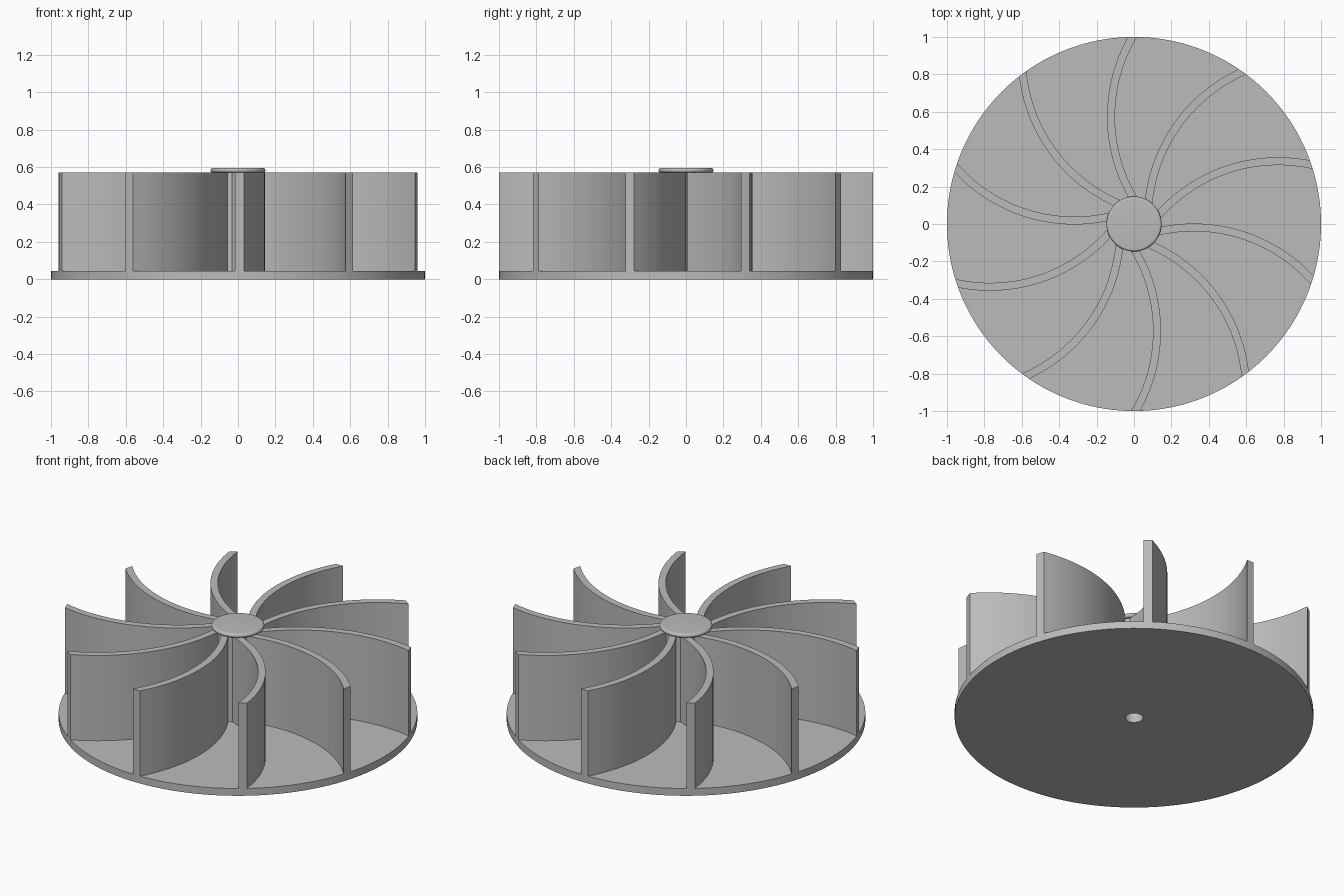
import bpy, bmesh, math
from mathutils import Matrix, Vector

cube = bpy.data.objects.get("Cube")
if cube:
    bpy.data.objects.remove(cube, do_unlink=True)

BASE_TOP, BLADE_TOP, CAP_TOP = 0.045, 0.57, 0.595
BORE = 0.05
BLADES = 10

metal = bpy.data.materials.new("plain grey")
metal.use_nodes = True
GREY = (0.5, 0.5, 0.5, 1)
metal.diffuse_color = GREY
metal.node_tree.nodes["Principled BSDF"].inputs["Base Color"].default_value = GREY


def finish(bm, name):
    """Turn a bmesh into a shaded object."""
    bmesh.ops.remove_doubles(bm, verts=bm.verts, dist=1e-5)
    bmesh.ops.recalc_face_normals(bm, faces=bm.faces)
    mesh = bpy.data.meshes.new(name)
    bm.to_mesh(mesh)
    bm.free()
    mesh.materials.append(metal)
    mesh.shade_smooth()
    mesh.set_sharp_from_angle(angle=math.radians(30))
    obj = bpy.data.objects.new(name, mesh)
    bpy.context.collection.objects.link(obj)
    return obj


def lathe(name, profile, steps, closed=False):
    """Revolve (radius, height) points around z."""
    bm = bmesh.new()
    verts = [bm.verts.new((r, 0, z)) for r, z in profile]
    pairs = list(zip(verts, verts[1:]))
    if closed:
        pairs.append((verts[-1], verts[0]))
    edges = [bm.edges.new(p) for p in pairs]
    bmesh.ops.spin(bm, geom=verts + edges, cent=(0, 0, 0), axis=(0, 0, 1),
                   angle=math.tau, steps=steps)
    return finish(bm, name)


# Base disc with a centre bore
lathe("base_disc", [(BORE, 0), (1, 0), (1, BASE_TOP), (BORE, BASE_TOP)], 160, True)

# Hub shaft with a blind bore
lathe("hub_shaft", [(BORE, BASE_TOP), (0.125, BASE_TOP), (0.125, BLADE_TOP),
                    (0, BLADE_TOP), (0, 0.5), (BORE, 0.5)], 64, True)

# Hub cap with a rounded rim
round_r = (CAP_TOP - BLADE_TOP) / 2
rim = []
for i in range(13):
    a = -math.pi / 2 + math.pi * i / 12
    rim.append((0.147 - round_r + round_r * math.cos(a),
                BLADE_TOP + round_r + round_r * math.sin(a)))
lathe("hub_cap", [(0, BLADE_TOP)] + rim + [(0, CAP_TOP)], 64)

# Curved blades: arcs trimmed between the shaft and the disc edge
ARC_CENTRE = Vector((0.73, 0.573))
ARC_RADIUS, THICKNESS = 0.853, 0.042
DIST = ARC_CENTRE.length
PHI = math.atan2(ARC_CENTRE.y, ARC_CENTRE.x)


def blade_edge(radius, steps=24):
    def reach(r):
        return math.acos((DIST ** 2 + radius ** 2 - r ** 2) / (2 * DIST * radius))
    start, end = reach(0.115), reach(1)
    points = []
    for i in range(steps + 1):
        a = PHI - (start + (end - start) * i / steps)
        points.append(ARC_CENTRE - radius * Vector((math.cos(a), math.sin(a))))
    return points


outer = blade_edge(ARC_RADIUS + THICKNESS / 2)
inner = blade_edge(ARC_RADIUS - THICKNESS / 2)
for n in range(BLADES):
    bm = bmesh.new()
    sides = [[bm.verts.new((p.x, p.y, BASE_TOP)) for p in side] for side in (outer, inner)]
    for i in range(len(outer) - 1):
        bm.faces.new((sides[0][i], sides[0][i + 1], sides[1][i + 1], sides[1][i]))
    geom = bmesh.ops.extrude_face_region(bm, geom=bm.faces[:])["geom"]
    top = [v for v in geom if isinstance(v, bmesh.types.BMVert)]
    bmesh.ops.translate(bm, verts=top, vec=(0, 0, BLADE_TOP - BASE_TOP))
    bm.transform(Matrix.Rotation(math.tau * n / BLADES, 4, "Z"))
    # Drop the hidden underside left inside the extrusion, if doubled
    finish(bm, f"blade_{n + 1}")
